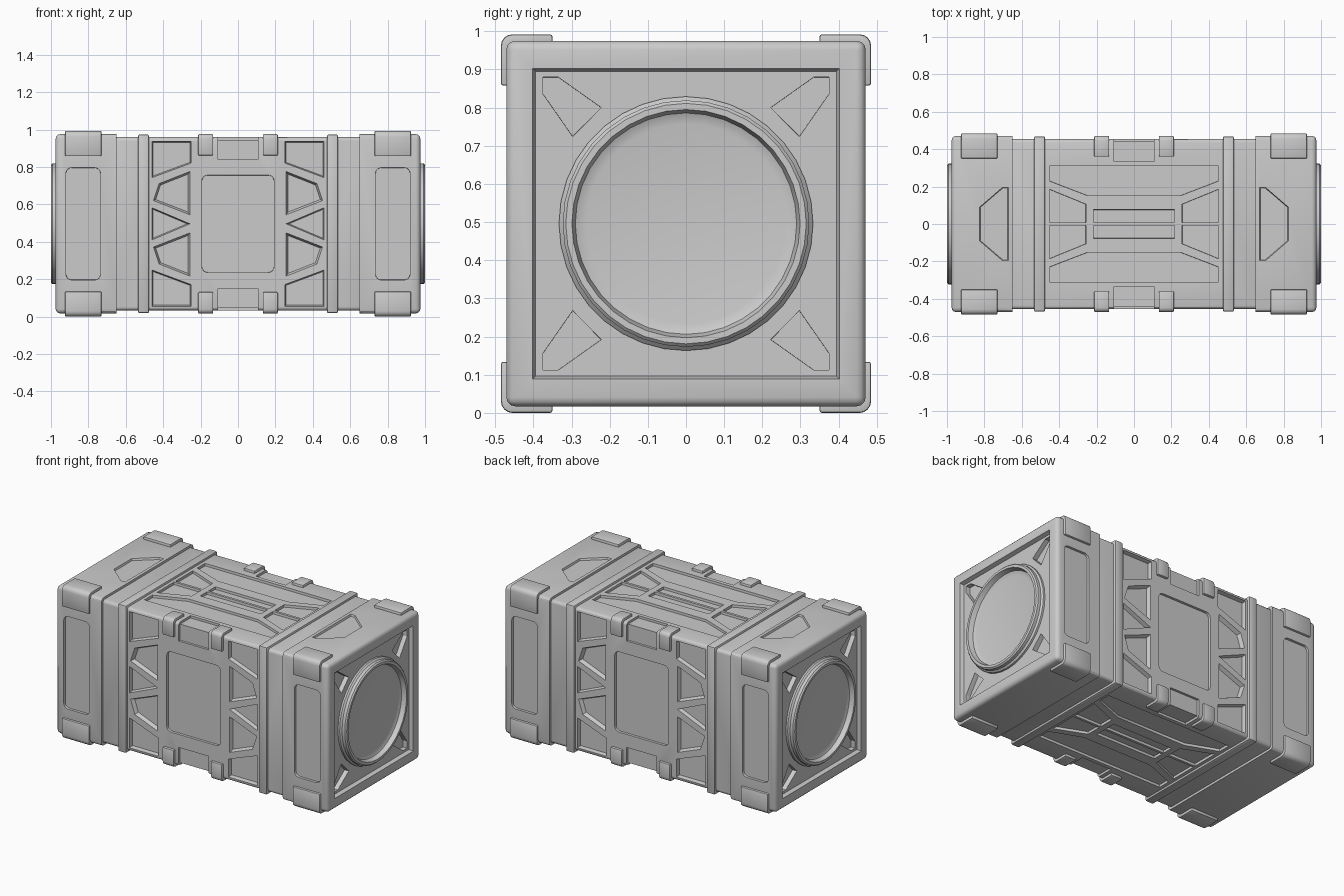
import bpy, bmesh, math
from mathutils import Vector

if "Cube" in bpy.data.objects:
    bpy.data.objects.remove(bpy.data.objects["Cube"])

CZ = 0.496                      # height of the long axis
BY, BZ = 0.455, 0.464           # body half width / half height
CY, CZH = 0.471, 0.479          # end cap half width / half height
SIGNS = (-1, 1)


def finish(bm, name):
    bmesh.ops.recalc_face_normals(bm, faces=bm.faces)
    me = bpy.data.meshes.new(name)
    bm.to_mesh(me)
    bm.free()
    ob = bpy.data.objects.new(name, me)
    ob.location.z = CZ
    bpy.context.collection.objects.link(ob)
    return ob


def soften(bm, width, segs, sharp_x=None):
    edges = [e for e in bm.edges if e.calc_face_angle(0) > math.radians(40)
             and not (sharp_x is not None and all(abs(v.co.x - sharp_x) < 1e-4 for v in e.verts))]
    bmesh.ops.bevel(bm, geom=edges, offset=width, segments=segs, profile=0.5, affect='EDGES')


def box(name, x0, x1, hy, hz, width, segs=3, sharp_x=None):
    bm = bmesh.new()
    bmesh.ops.create_cube(bm, size=1)
    for v in bm.verts:
        v.co = ((x0 + x1) / 2 + v.co.x * (x1 - x0), v.co.y * 2 * hy, v.co.z * 2 * hz)
    bmesh.ops.recalc_face_normals(bm, faces=bm.faces)
    soften(bm, width, segs, sharp_x)
    return finish(bm, name)


def loft(bm, loops):
    rings = [[bm.verts.new(p) for p in loop] for loop in loops]
    n = len(rings[0])
    for a, b in zip(rings, rings[1:]):
        for i in range(n):
            bm.faces.new((a[i], a[(i + 1) % n], b[(i + 1) % n], b[i]))
    bm.faces.new(rings[0])
    bm.faces.new(rings[-1])


def inset(pts, t):
    area = sum(a[0] * b[1] - a[1] * b[0] for a, b in zip(pts, pts[1:] + pts[:1]))
    s, out = math.copysign(1, area), []
    for i, p in enumerate(pts):
        p = Vector(p)
        d1 = (p - Vector(pts[i - 1])).normalized()
        d2 = (Vector(pts[(i + 1) % len(pts)]) - p).normalized()
        n1, n2 = Vector((-d1.y, d1.x)) * s, Vector((-d2.y, d2.x)) * s
        out.append(p + (n1 + n2) * t / (1 + n1.dot(n2)))
    return out


def pocket(bm, pts, place, depth, taper=0.006):
    low = inset(pts, taper)
    loft(bm, [[place(*p, -0.03) for p in pts], [place(*p, 0) for p in pts],
              [place(*p, depth) for p in low]])


def mirror2(pts, su, sv):
    return [(u * su, v * sv) for u, v in pts]


def round_rect(u0, u1, v0, v1, r, n=4):
    pts = []
    for k, (cu, cv) in enumerate(((u1 - r, v1 - r), (u0 + r, v1 - r), (u0 + r, v0 + r), (u1 - r, v0 + r))):
        for i in range(n + 1):
            a = math.pi / 2 * (k + i / n)
            pts.append((cu + r * math.cos(a), cv + r * math.sin(a)))
    return pts


def rect(u0, u1, v0, v1):
    return [(u0, v0), (u1, v0), (u1, v1), (u0, v1)]


def cut(target, bm):
    cutter = finish(bm, "cutter")
    cutter.hide_render = True
    mod = target.modifiers.new("cut", 'BOOLEAN')
    mod.operation, mod.solver, mod.object = 'DIFFERENCE', 'EXACT', cutter
    mod.use_self = True
    bpy.context.view_layer.objects.active = target
    bpy.ops.object.modifier_apply(modifier=mod.name)
    bpy.data.objects.remove(cutter)


def on_side(s, h):
    return lambda u, v, d: (u, s * (h - d), v)


def on_top(s, h):
    return lambda u, v, d: (u, v, s * (h - d))


def on_end(s, h):
    return lambda u, v, d: (s * (h - d), u, v)


# Main body with its recessed panels
body = box("main_body", -0.70, 0.70, BY, BZ, 0.02)
side_upper = [(0.46, 0.441), (0.25, 0.441), (0.25, 0.325), (0.46, 0.247)]
side_middle = [(0.257, 0.28), (0.422, 0.215), (0.452, 0.124), (0.257, 0.048)]
side_centre = [(0.46, 0.086), (0.257, 0.0), (0.46, -0.086)]
top_long = [(-0.453, 0.31), (0.453, 0.31), (0.453, 0.23), (0.25, 0.152), (-0.25, 0.152), (-0.453, 0.23)]
top_wedge = [(0.453, 0.186), (0.257, 0.106), (0.257, 0.008), (0.453, 0.008)]
top_slot = rect(-0.217, 0.217, 0.008, 0.077)
bm = bmesh.new()
for s in SIGNS:
    side, top = on_side(s, BY), on_top(s, BZ)
    pocket(bm, round_rect(-0.193, 0.193, -0.26, 0.26, 0.03), side, 0.015, 0.001)
    for a in SIGNS:
        pocket(bm, mirror2(side_centre, a, 1), side, 0.025)
        pocket(bm, mirror2(top_long, 1, a), top, 0.016, 0.001)
        pocket(bm, mirror2(top_slot, 1, a), top, 0.016, 0.001)
        for b in SIGNS:
            pocket(bm, mirror2(side_upper, a, b), side, 0.025)
            pocket(bm, mirror2(side_middle, a, b), side, 0.025, 0.01)
            pocket(bm, mirror2(top_wedge, a, b), top, 0.016, 0.001)
cut(body, bm)
# Latch notches wrapping the four long edges
bm = bmesh.new()
y, z = BY - 0.015, BZ - 0.015
notch = [(0.335, z), (y, z), (y, 0.345), (BY + 0.05, 0.345), (BY + 0.05, BZ + 0.05), (0.335, BZ + 0.05)]
for a in SIGNS:
    for b in SIGNS:
        loft(bm, [[(x, a * p, b * q) for p, q in notch] for x in (-0.107, 0.107)])
cut(body, bm)


# L-shaped pieces wrapping a long edge
def wrap(name, x0, x1, hy, hz, y_in, z_in, r, thick):
    arc = [(hy - r + r * math.cos(t), hz - r + r * math.sin(t))
           for t in (math.pi / 8 * i for i in range(5))]
    prof = [(hy, z_in)] + arc + [(y_in, hz), (y_in, hz - thick),
                                 (hy - thick, hz - thick), (hy - thick, z_in)]
    for b in SIGNS:
        for c in SIGNS:
            bm = bmesh.new()
            loft(bm, [[(x, b * p, c * q) for p, q in prof] for x in (x0, x1)])
            bmesh.ops.recalc_face_normals(bm, faces=bm.faces)
            soften(bm, 0.006, 2)
            finish(bm, name)


hexagon = [(0.671, 0.196), (0.703, 0.196), (0.826, 0.09), (0.826, -0.09), (0.703, -0.196), (0.671, -0.196)]
corner = [(0.375, 0.384), (0.335, 0.384), (0.222, 0.304), (0.297, 0.228), (0.375, 0.340)]
ring = [(0.333, 0.94), (0.333, 0.962), (0.323, 0.972), (0.323, 0.992), (0.315, 1.0), (0.299, 1.0),
        (0.290, 0.97), (0.281, 0.966), (0.262, 0.962)]
for s in SIGNS:
    # End cap with square end recess, side panels and top panel
    cap = box("end_cap", *sorted((s * 0.65, s * 0.975)), CY, CZH, 0.024, sharp_x=s * 0.65)
    bm = bmesh.new()
    pocket(bm, rect(-0.402, 0.402, -0.407, 0.407), on_end(s, 0.975), 0.025, 0.008)
    panel = mirror2(round_rect(0.735, 0.92, -0.3, 0.3, 0.03), s, 1)
    for a in SIGNS:
        pocket(bm, panel, on_side(a, CY), 0.015, 0.001)
    pocket(bm, mirror2(hexagon, s, 1), on_top(1, CZH), 0.012, 0.004)
    cut(cap, bm)
    # Corner pockets inside the end recess
    bm = bmesh.new()
    for a in SIGNS:
        for b in SIGNS:
            pocket(bm, mirror2(corner, a, b), on_end(s, 0.95), 0.03, 0.0005)
    cut(cap, bm)
    # Round port on the end
    bm = bmesh.new()
    n = 36
    loft(bm, [[(s * x, r * math.cos(math.tau * i / n), r * math.sin(math.tau * i / n))
               for i in range(n)] for r, x in ring])
    finish(bm, "end_port")
    # Band, corner guards and latch clips
    box("body_band", *sorted((s * 0.475, s * 0.535)), 0.469, 0.478, 0.01, 2)
    wrap("corner_guard", *sorted((s * 0.73, s * 0.925)), 0.485, 0.496, 0.35, 0.362, 0.03, 0.035)
    wrap("latch_clip", *sorted((s * 0.133, s * 0.213)), 0.471, 0.48, 0.36, 0.365, 0.025, 0.035)

# Smooth shading with sharp edges kept
bpy.ops.object.select_all(action='SELECT')
bpy.ops.object.shade_smooth_by_angle(angle=math.radians(30))
